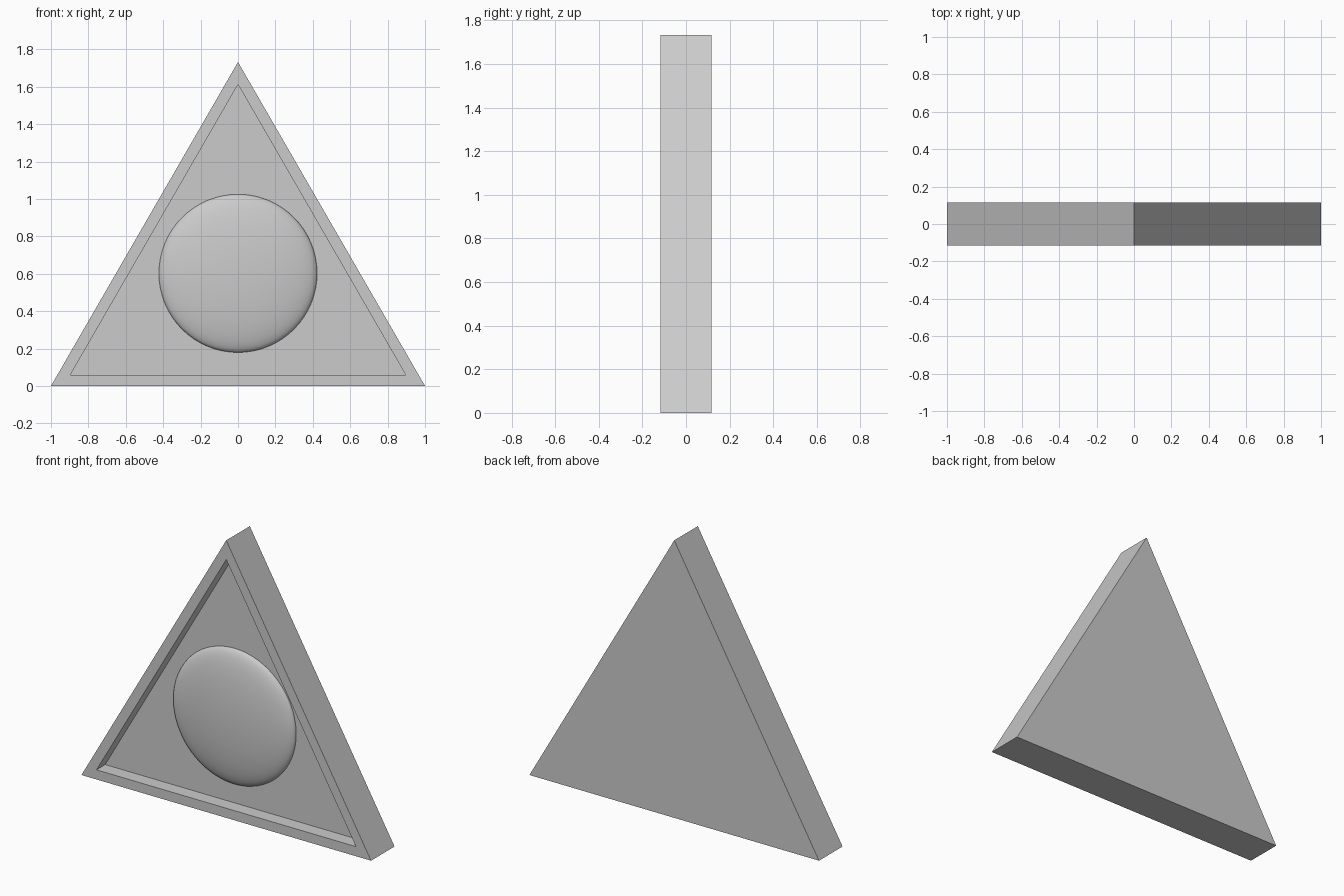
import bpy, bmesh, math

if "Cube" in bpy.data.objects:
    bpy.data.objects.remove(bpy.data.objects["Cube"])

HALF = 0.116          # half thickness of the slab
H = math.sqrt(3)      # triangle height
RIM = 0.06            # rim width
DEPTH = 0.086         # recess depth

# Triangular frame with closed back and recessed front panel
bm = bmesh.new()
pts = [(-1, 0), (1, 0), (0, H)]
front = bm.faces.new([bm.verts.new((x, -HALF, z)) for x, z in pts])
back = bm.faces.new([bm.verts.new((x, HALF, z)) for x, z in reversed(pts)])
bm.verts.ensure_lookup_table()
v = bm.verts
f = [v[0], v[1], v[2]]
b = [v[5], v[4], v[3]]
for i in range(3):
    j = (i + 1) % 3
    bm.faces.new((f[j], f[i], b[i], b[j]))
bm.normal_update()
bmesh.ops.inset_region(bm, faces=[front], thickness=RIM, use_even_offset=True)
ext = bmesh.ops.extrude_discrete_faces(bm, faces=[front])
panel = ext["faces"][0]
bmesh.ops.translate(bm, vec=(0, DEPTH, 0), verts=panel.verts[:])
bmesh.ops.recalc_face_normals(bm, faces=bm.faces[:])
mesh = bpy.data.meshes.new("triangle_frame")
bm.to_mesh(mesh)
bm.free()
bpy.context.collection.objects.link(bpy.data.objects.new("triangle_frame", mesh))

# Flattened round lens resting in the recess, poles facing front and back
bpy.ops.mesh.primitive_uv_sphere_add(segments=64, ring_count=32, radius=1,
                                     location=(0, -HALF + DEPTH, 0.602),
                                     rotation=(math.pi / 2, 0, 0))
lens = bpy.context.object
lens.name = "round_lens"
lens.scale = (0.423, 0.423, 0.075)
bpy.ops.object.transform_apply(location=False, rotation=True, scale=True)
bpy.ops.object.shade_smooth()
